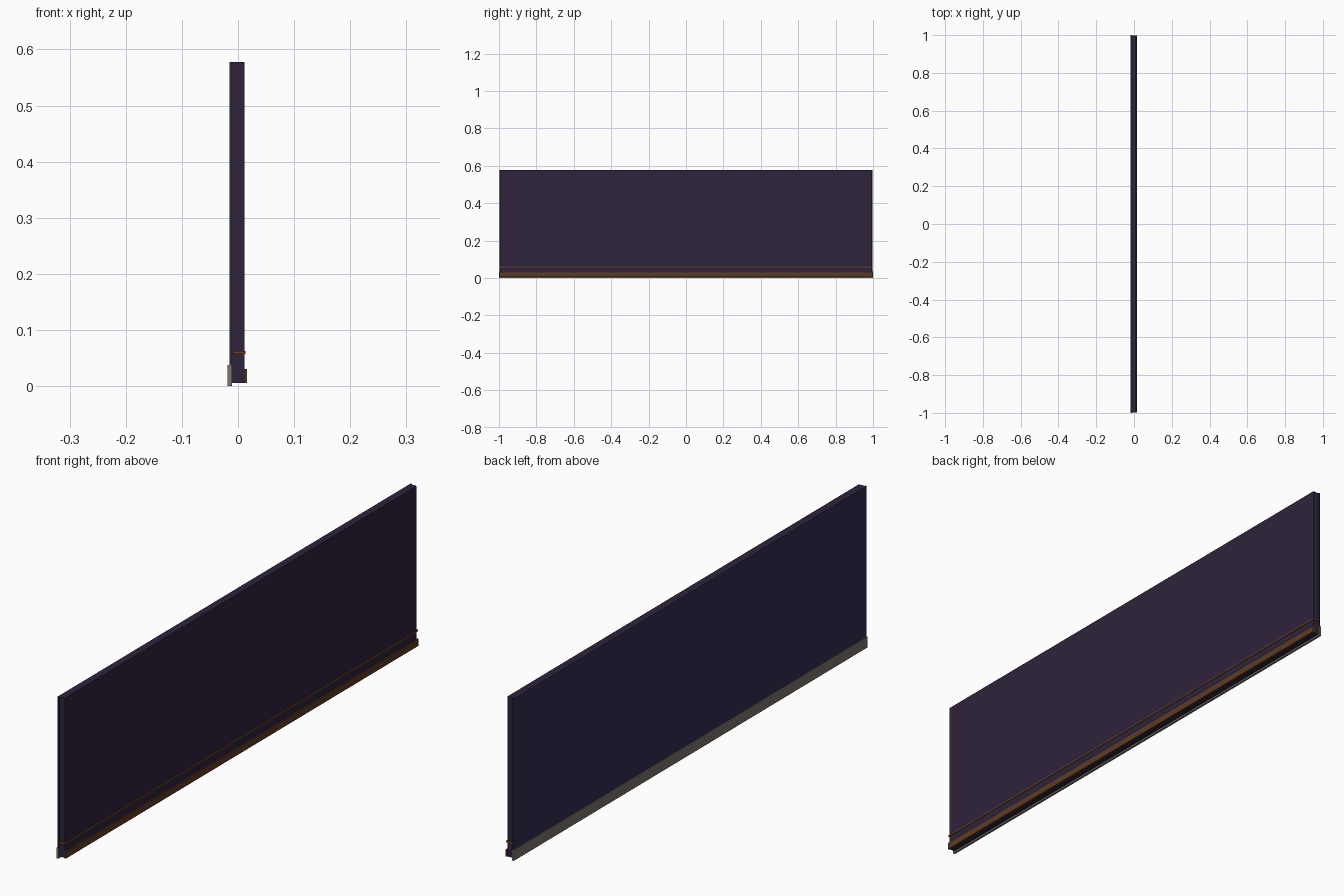
import bpy

if "Cube" in bpy.data.objects:
    bpy.data.objects.remove(bpy.data.objects["Cube"])


def srgb(r, g, b):
    conv = lambda c: c / 12.92 if c <= 0.04045 else ((c + 0.055) / 1.055) ** 2.4
    return tuple(conv(v / 255) for v in (r, g, b)) + (1.0,)


def material(name, rgb):
    m = bpy.data.materials.new(name)
    m.diffuse_color = srgb(*rgb)
    m.use_nodes = True
    m.node_tree.nodes["Principled BSDF"].inputs["Base Color"].default_value = m.diffuse_color
    return m


def slab(name, x, half_y, z, mat):
    """Axis-aligned board from x and z ranges, centred on y."""
    bpy.ops.mesh.primitive_cube_add(size=1)
    ob = bpy.context.object
    ob.name = name
    for v in ob.data.vertices:
        v.co = (x[0] if v.co.x < 0 else x[1],
                -half_y if v.co.y < 0 else half_y,
                z[0] if v.co.z < 0 else z[1])
    ob.data.materials.append(mat)
    return ob


plum = material("dark plum", (46, 35, 59))
navy = material("dark navy", (51, 46, 79))
brown = material("wood brown", (93, 59, 37))
trim = material("trim brown", (104, 64, 35))
grey = material("warm grey", (123, 117, 106))

# Wall: thin outer skin and thicker inner panel
slab("outer_wall", (-0.0155, -0.011), 0.998, (0.006, 0.578), navy)
slab("inner_wall", (-0.011, 0.0115), 0.994, (0.006, 0.578), plum)

# Skirting boards on both sides
slab("outer_skirting", (-0.0185, -0.0107), 1.0, (0.0, 0.038), grey)
slab("inner_skirting", (0.0105, 0.016), 0.997, (0.006, 0.031), brown)

# Narrow rail above the inner skirting
slab("inner_rail", (-0.0100, 0.0135), 0.997, (0.0575, 0.0630), trim)
